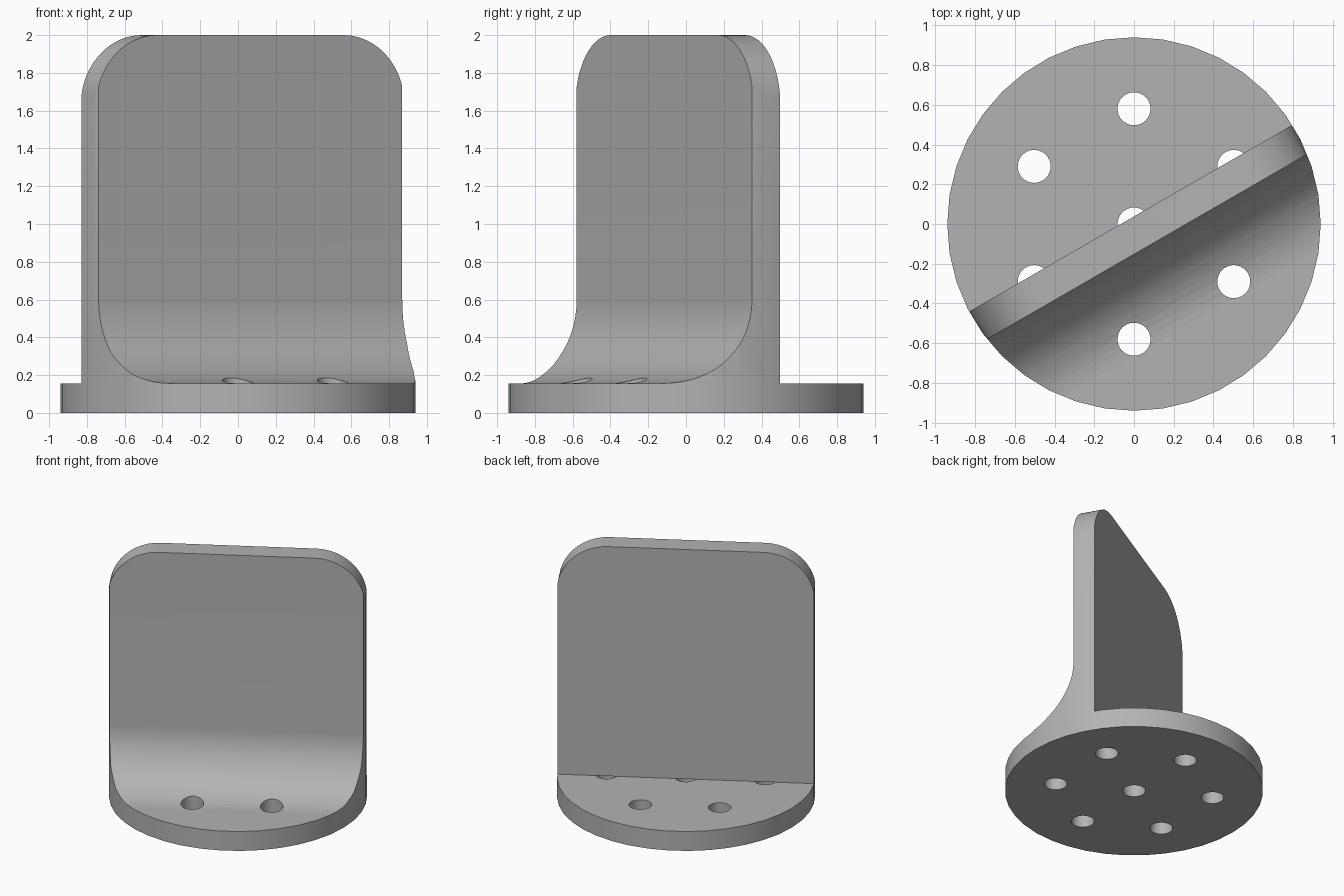
import bpy
import bmesh
from math import sin, cos, pi, radians
from mathutils import Matrix

R, BASE_H, TOP = 0.94, 0.156, 2.0
BACK, FRONT, FILLET = 0.033, -0.132, 0.445
CORNER = 0.37
HOLE_R, HOLE_RING = 0.083, 0.58
TURN = Matrix.Rotation(radians(30), 4, 'Z')

cube = bpy.data.objects.get("Cube")
if cube:
    bpy.data.objects.remove(cube, do_unlink=True)

grey = bpy.data.materials.new("plain grey")
grey.use_nodes = True
colour = (0.45, 0.45, 0.45, 1)
grey.diffuse_color = colour
grey.node_tree.nodes["Principled BSDF"].inputs["Base Color"].default_value = colour


def prism(name, points, sweep, helper=False):
    """Solid made by sweeping a closed outline along a vector."""
    bm = bmesh.new()
    face = bm.faces.new([bm.verts.new(p) for p in points])
    out = bmesh.ops.extrude_face_region(bm, geom=[face])
    moved = [v for v in out["geom"] if isinstance(v, bmesh.types.BMVert)]
    bmesh.ops.translate(bm, verts=moved, vec=sweep)
    bmesh.ops.recalc_face_normals(bm, faces=bm.faces)
    mesh = bpy.data.meshes.new(name)
    bm.to_mesh(mesh)
    bm.free()
    mesh.materials.append(grey)
    obj = bpy.data.objects.new(name, mesh)
    bpy.context.collection.objects.link(obj)
    if helper:
        obj.hide_render = True
        obj.hide_set(True)
    return obj


def circle(x, y, z, r, n):
    return [(x + r * sin(2 * pi * i / n), y + r * cos(2 * pi * i / n), z) for i in range(n)]


def boolean(obj, cutter, operation):
    mod = obj.modifiers.new(cutter.name, 'BOOLEAN')
    mod.operation, mod.object, mod.solver = operation, cutter, 'EXACT'


# Round base plate
base = prism("base_disc", circle(0, 0, 0, R, 40), (0, 0, BASE_H))

# Upright: side profile with a concave fillet at the front foot
toe = FRONT - FILLET
side = [(-1, BACK, BASE_H), (-1, BACK, TOP), (-1, FRONT, TOP)]
for i in range(17):
    a = pi / 2 * i / 16
    side.append((-1, toe + FILLET * cos(a), BASE_H + FILLET * (1 - sin(a))))
upright = prism("upright_plate", side, (2, 0, 0))
upright.data.transform(TURN)

# Trim the upright to the disc edge and round its top corners
trim = prism("round_trim", circle(0, 0, -0.5, R, 40), (0, 0, 3), True)
outline = [(-R - 0.002, -2, 0), (R + 0.002, -2, 0)]
for start, sx in ((0, 1), (pi / 2, -1)):
    for i in range(13):
        a = start + pi / 2 * i / 12
        outline.append((sx * (R - CORNER) + (CORNER + 0.002) * cos(a), -2,
                        TOP - CORNER + CORNER * sin(a)))
corners = prism("corner_trim", outline, (0, 4, 0), True)
corners.data.transform(TURN)
boolean(upright, trim, 'INTERSECT')
boolean(upright, corners, 'INTERSECT')

# Bolt holes: one in the centre and six around it
spots = [(0, 0)] + [(HOLE_RING * sin(k * pi / 3), HOLE_RING * cos(k * pi / 3)) for k in range(6)]
for k, (x, y) in enumerate(spots):
    hole = prism(f"hole_cutter_{k}", circle(x, y, -0.1, HOLE_R, 32), (0, 0, 0.6), True)
    boolean(base, hole, 'DIFFERENCE')
    # Holes in front of the upright also pass through its fillet
    if (TURN.inverted() @ hole.data.vertices[0].co).y < FRONT - HOLE_R:
        boolean(upright, hole, 'DIFFERENCE')

# Smooth curved walls, sharp rims
for obj in (base, upright):
    bpy.ops.object.select_all(action='DESELECT')
    obj.select_set(True)
    bpy.context.view_layer.objects.active = obj
    for mod in list(obj.modifiers):
        bpy.ops.object.modifier_apply(modifier=mod.name)
    bpy.ops.object.shade_smooth_by_angle(angle=radians(30))
